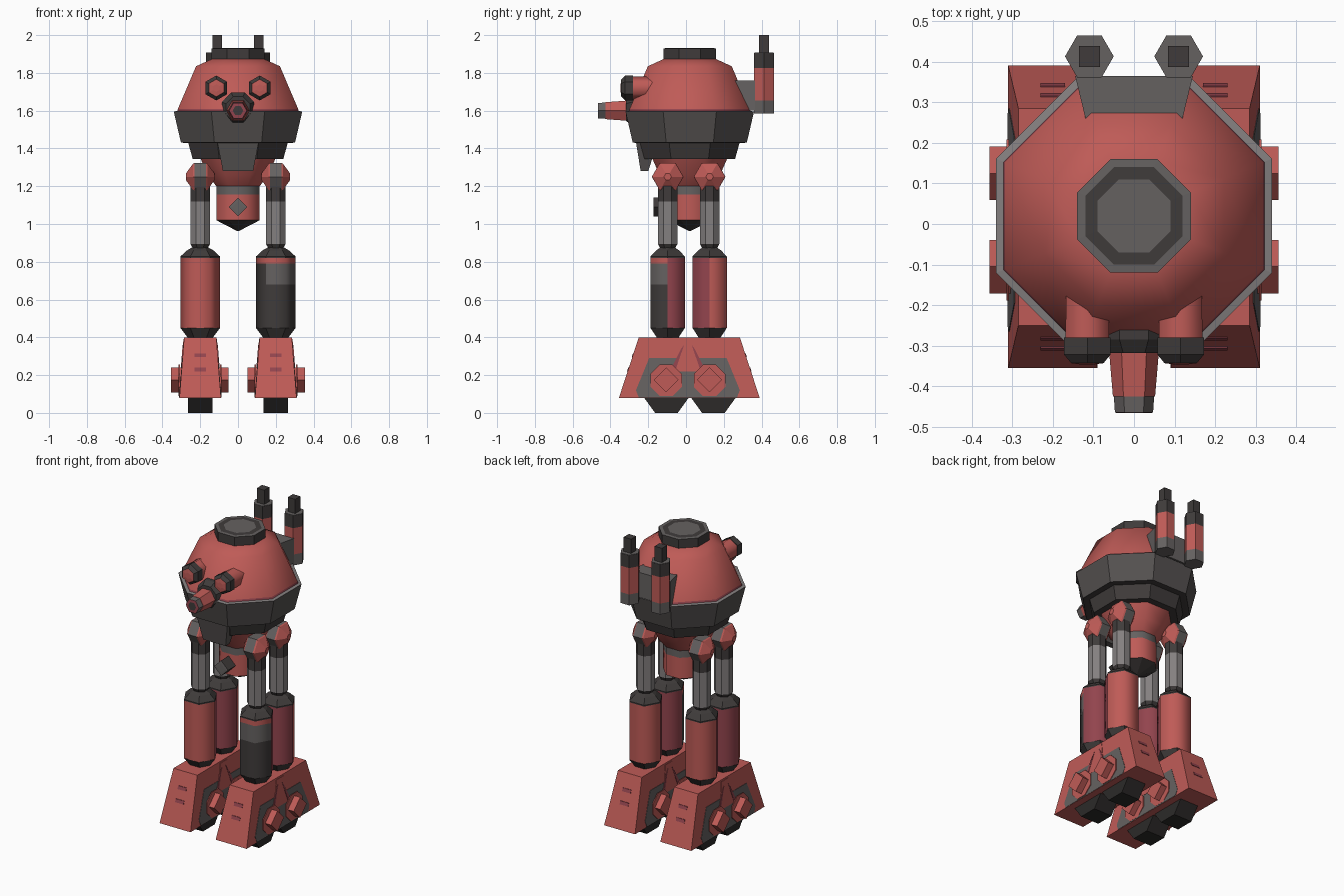
import bpy, bmesh
from math import cos, sin, pi, radians
from mathutils import Vector

if "Cube" in bpy.data.objects:
    bpy.data.objects.remove(bpy.data.objects["Cube"])

COLOURS = {
    "red": (0.52, 0.105, 0.095), "dark_red": (0.29, 0.058, 0.075),
    "grey": (0.13, 0.12, 0.118), "collar_grey": (0.09, 0.082, 0.08),
    "light_grey": (0.23, 0.215, 0.215), "dark_grey": (0.05, 0.044, 0.043),
    "black": (0.025, 0.023, 0.022),
}
NAMES = list(COLOURS)
for name, rgb in COLOURS.items():
    m = bpy.data.materials.new(name)
    m.use_nodes = True
    m.diffuse_color = (*rgb, 1)
    bsdf = m.node_tree.nodes["Principled BSDF"]
    bsdf.inputs["Base Color"].default_value = (*rgb, 1)
    bsdf.inputs["Roughness"].default_value = 0.8


def finish(name, bm, smooth=0):
    """Turn a bmesh into an object; smooth is the largest smoothed angle."""
    bmesh.ops.recalc_face_normals(bm, faces=bm.faces)
    me = bpy.data.meshes.new(name)
    bm.to_mesh(me)
    bm.free()
    for n in NAMES:
        me.materials.append(bpy.data.materials[n])
    ob = bpy.data.objects.new(name, me)
    bpy.context.collection.objects.link(ob)
    if smooth:
        bpy.ops.object.select_all(action="DESELECT")
        ob.select_set(True)
        bpy.context.view_layer.objects.active = ob
        bpy.ops.object.shade_smooth_by_angle(angle=radians(smooth))
    return ob


def loft(name, sides, rings, mats, at=(0, 0, 0), axis="Z", phase=0, smooth=0, rule=None):
    """Polygonal rings (radius, height) joined along an axis, one colour per step."""
    bm = bmesh.new()
    mats = [mats] * (len(rings) - 1) if isinstance(mats, str) else mats
    rows = []
    for r, h in rings:
        row = []
        for i in range(sides):
            a = radians(phase) + 2 * pi * i / sides
            u, v = r * cos(a), r * sin(a)
            p = {"Z": (u, v, h), "Y": (u, h, v), "X": (h, u, v)}[axis]
            row.append(bm.verts.new(Vector(p) + Vector(at)))
        rows.append(row)
    for k, mat in enumerate(mats):
        for i in range(sides):
            j = (i + 1) % sides
            f = bm.faces.new((rows[k][i], rows[k][j], rows[k + 1][j], rows[k + 1][i]))
            f.material_index = NAMES.index(mat)
    for row, mat in ((rows[0], mats[0]), (rows[-1], mats[-1])):
        bm.faces.new(row).material_index = NAMES.index(mat)
    bmesh.ops.recalc_face_normals(bm, faces=bm.faces)
    if rule:
        for f in bm.faces:
            mat = rule(f.normal, f.calc_center_median())
            if mat:
                f.material_index = NAMES.index(mat)
    return finish(name, bm, smooth)


def octagon(name, rings, mats, at=(0, 0.02, 0), **kw):
    """Loft with eight sides whose radii are measured to the flats."""
    k = 1 / cos(pi / 8)
    return loft(name, 8, [(r * k, h) for r, h in rings], mats, at, phase=22.5, **kw)


def hull(name, pts, mat):
    bm = bmesh.new()
    for p in pts:
        bm.verts.new(p)
    bmesh.ops.convex_hull(bm, input=bm.verts)
    bmesh.ops.dissolve_limit(bm, angle_limit=0.01, verts=bm.verts, edges=bm.edges)
    for f in bm.faces:
        f.material_index = NAMES.index(mat)
    return finish(name, bm)


def box(name, x, y, z, mat):
    return hull(name, [(a, b, c) for a in x for b in y for c in z], mat)


# Domed body, collar and top hatch
octagon("dome", [(0.325, 1.585), (0.318, 1.61), (0.222, 1.835), (0.135, 1.875)],
        ["dark_red", "red", "red"], smooth=50)
octagon("collar", [(0.29, 1.43), (0.302, 1.431), (0.34, 1.595), (0.315, 1.6)],
        ["dark_grey", "collar_grey", "light_grey"])
octagon("under_collar", [(0.24, 1.345), (0.265, 1.435)], "dark_grey")
octagon("top_hatch", [(0.14, 1.86), (0.14, 1.93), (0.12, 1.931), (0.09, 1.932), (0.02, 1.932)],
        ["dark_grey", "grey", "dark_grey", "grey"])
hull("chin_plate", [(s * x, y, z) for s in (1, -1) for x, y, z in (
    (0.11, -0.265, 1.435), (0.08, -0.24, 1.28), (0.08, -0.2, 1.28), (0.11, -0.15, 1.435))],
    "collar_grey")

# Belly and its small gun
octagon("belly", [(0.2, 1.35), (0.16, 1.26), (0.115, 1.2)], "red", smooth=50)
octagon("lower_barrel", [(0.115, 1.21), (0.115, 1.155), (0.115, 1.02)], ["grey", "red"], smooth=50)
octagon("barrel_tip", [(0.115, 1.02), (0.003, 0.962)], "dark_grey")
loft("belly_gun", 4, [(0.05, -0.08), (0.05, -0.172), (0.03, -0.173)], ["dark_grey", "grey"],
     (0, 0, 1.09), "Y")

# Nose cannon
loft("cannon_mount", 8, [(0.093, -0.22), (0.093, -0.285), (0.07, -0.318)], "dark_grey",
     (0, 0, 1.61), "Y", 22.5)
loft("cannon", 6, [(0.065, -0.27), (0.052, -0.425)], "red", (0, 0, 1.6), "Y")
loft("cannon_muzzle", 6, [(0.05, -0.42), (0.047, -0.465), (0.028, -0.466), (0.01, -0.466)],
     ["grey", "dark_red", "dark_grey"], (0, 0, 1.6), "Y")

# Backpack bracket
hull("bracket", [(s * x, y, z) for s in (1, -1) for z in (1.6, 1.76)
                 for x, y in ((0.105, 0.2), (0.105, 0.275), (0.145, 0.365))], "grey")

for s, side in ((1, "left"), (-1, "right")):
    # Eyes
    eye = (s * 0.115, 0, 1.72)
    loft(side + "_eye_hood", 6, [(0.06, -0.1), (0.062, -0.29)], "red", eye, "Y", 30, 62)
    loft(side + "_eye", 6, [(0.066, -0.28), (0.066, -0.322), (0.046, -0.343), (0.02, -0.346)],
         ["dark_grey", "dark_grey", "red"], eye, "Y", 30)

    # Back launchers
    tube = (s * 0.11, 0.413, 0)
    loft(side + "_launcher", 6, [(0.06, 1.585), (0.06, 1.655), (0.06, 1.825), (0.06, 1.905)],
         ["grey", "red", "dark_grey"], tube)
    loft(side + "_launcher_cap", 6, [(0.059, 1.9), (0.059, 1.908)], "grey", tube)
    box(side + "_launcher_rod", (s * 0.084, s * 0.136), (0.387, 0.439), (1.9, 2.0), "dark_grey")

    # Legs
    for cy, end in ((-0.097, "front"), (0.125, "back")):
        tag = side + "_" + end
        at = (s * 0.2, cy, 0)
        inward = 1 if cy < 0 else -1
        worn = s > 0 and cy < 0

        def leg_colour(n, c):
            if abs(n.z) < 0.5 and n.y * inward > 0.3:
                return "dark_red"
            if worn and n.y < -0.3 and 0.45 < c.z < 0.79:
                return "grey" if c.z > 0.7 and n.x > -0.2 else "dark_grey"

        hip = [(0.02, -0.076), (0.08, -0.038), (0.084, -0.03),
               (0.084, 0.03), (0.08, 0.038), (0.02, 0.076)]
        loft(tag + "_hip", 6, hip, ["red", "red", "grey", "red", "red"],
             (s * 0.2, cy, 1.25), "X")
        octagon(tag + "_thigh", [(0.033, 0.86), (0.052, 0.895), (0.052, 1.12), (0.052, 1.22)],
                ["dark_grey", "light_grey", "dark_grey"], at)
        loft(tag + "_knee", 6, [(0.105, 0.82), (0.105, 0.828), (0.07, 0.86), (0.036, 0.88)],
             "dark_grey", at)
        loft(tag + "_shin", 6, [(0.105, 0.45), (0.105, 0.68), (0.105, 0.79), (0.105, 0.82)],
             "red", at, smooth=62, rule=leg_colour)
        loft(tag + "_ankle", 6, [(0.06, 0.39), (0.105, 0.45)], "dark_grey", at)

        # Foot bolts and treads
        by = -0.105 if cy < 0 else 0.125
        loft(tag + "_bolt", 4, [(0.066, -0.153), (0.066, 0.153)], "red",
             (s * 0.2025, by, 0.175), "X")
        for x in (0.305, 0.093):
            out = 0.006 if x > 0.2 else -0.002
            loft(tag + "_bolt_plate", 8, [(0.09, -0.003), (0.09, 0.003)], "red",
                 (s * (x + out), by, 0.172), "X", 22.5)
        tread = [(d, z) for d, z in ((-0.125, 0.09), (-0.06, 0), (0.06, 0), (0.125, 0.09))]
        hull(tag + "_tread", [(s * x, cy * 1.12 + d + 0.005, z)
                              for x in (0.135, 0.265) for d, z in tread], "black")

    # Foot block
    hull(side + "_foot", [(s * x, y, z) for x0, x1, y0, y1, z in (
        (0.09, 0.31, -0.355, 0.39, 0.08), (0.115, 0.285, -0.25, 0.285, 0.4))
        for x in (x0, x1) for y in (y0, y1)], "red")

    # Side panels and streaks, lying on the sloping foot sides
    for outer in (True, False):
        def on_side(y, z, lift):
            lean = (z - 0.08) * 0.078
            return (s * (0.31 - lean + lift if outer else 0.09 + lean - lift), y, z)

        def plate(name, outline, lift, mat):
            hull(side + name, [on_side(y, z, h) for y, z in outline for h in (-0.003, lift)], mat)

        plate("_foot_panel", [(-0.25, 0.082), (-0.265, 0.12), (-0.195, 0.29), (0.215, 0.29),
                              (0.285, 0.12), (0.27, 0.082)], 0.002, "grey")
        plate("_foot_web", [(-0.06, 0.22), (-0.02, 0.39), (0.05, 0.39), (0.08, 0.22),
                            (0.01, 0.29)], 0.003, "red")
        for m in (-1, 1):
            plate("_foot_streak", [(0.01 + m * y, z) for y, z in (
                (0.02, 0.36), (0.035, 0.34), (0.105, 0.2), (0.075, 0.2))], 0.005, "dark_red")

    # Small marks on the toe and heel slopes
    for mid, half, sign in ((0.0175, 0.3725, -1), (0.0175, 0.3725, 1)):
        for z in (0.23, 0.305):
            pts = []
            for dz in (-0.01, 0.01):
                y = mid + sign * (half - (z + dz - 0.08) * 0.328)
                pts += [(s * 0.2 + dx, y + sign * h, z + dz)
                        for dx in (-0.03, 0.03) for h in (-0.002, 0.003)]
            hull(side + "_foot_mark", pts, "dark_red")
